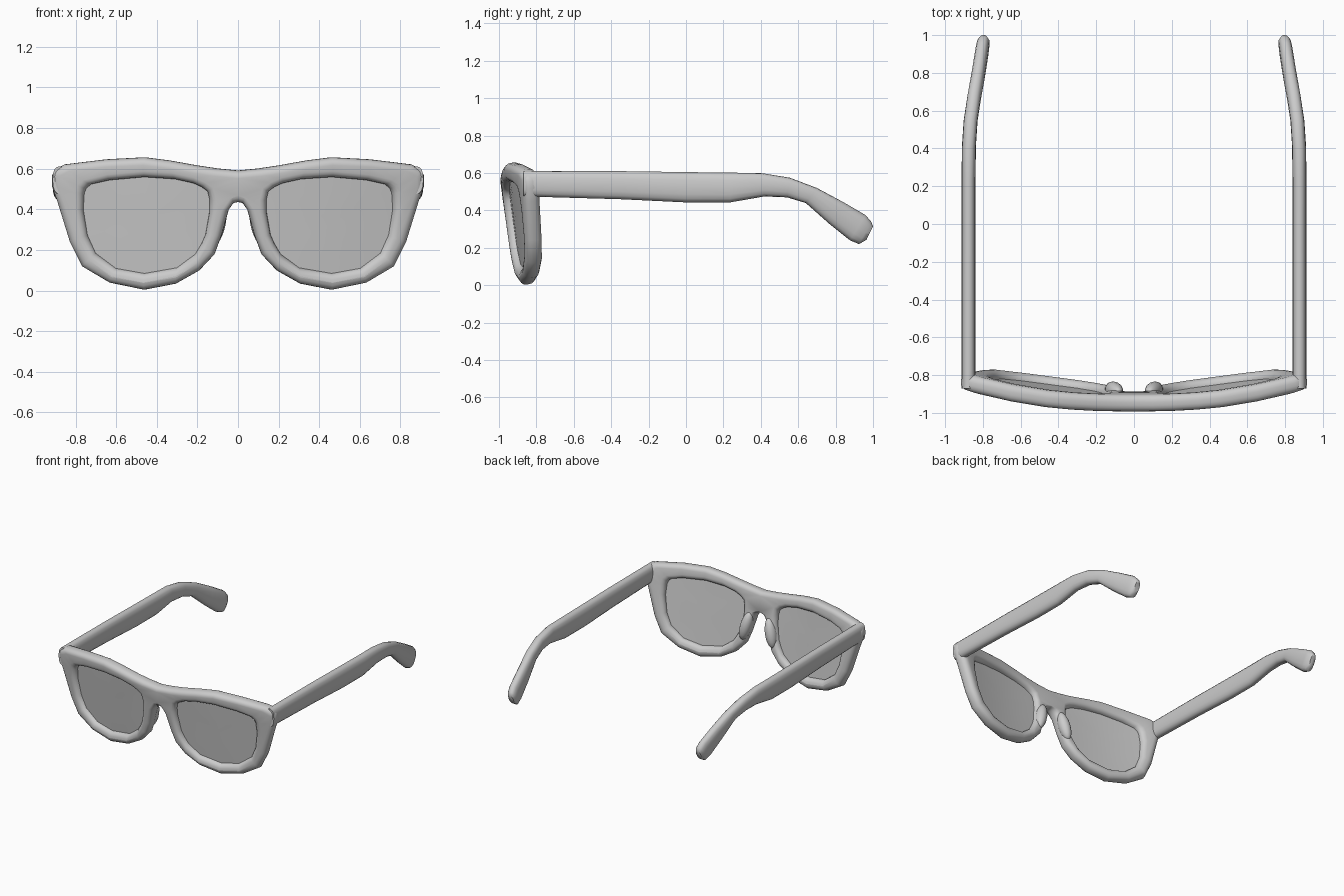
import bpy, bmesh, math
from mathutils import Vector, Matrix

cube = bpy.data.objects.get("Cube")
if cube:
    bpy.data.objects.remove(cube, do_unlink=True)

grey = bpy.data.materials.new("light_grey")
grey.use_nodes = True
colour = (0.6, 0.6, 0.6, 1)
grey.diffuse_color = colour
grey.node_tree.nodes["Principled BSDF"].inputs["Base Color"].default_value = colour


def front_y(x, z):
    """Depth of the curved, backward-leaning front at a point."""
    return -0.953 + 0.145 * x * x + 0.13 * (0.6 - z)


def on_front(x, z):
    return Vector((x, front_y(x, z), z))


def finish(name, bm, thickness=0, bevel=0):
    """Mirror a half across x, thicken and round it, then smooth it."""
    bmesh.ops.recalc_face_normals(bm, faces=bm.faces)
    mesh = bpy.data.meshes.new(name)
    bm.to_mesh(mesh)
    bm.free()
    mesh.materials.append(grey)
    obj = bpy.data.objects.new(name, mesh)
    bpy.context.collection.objects.link(obj)
    mirror = obj.modifiers.new("mirror", 'MIRROR')
    mirror.use_clip = True
    mirror.merge_threshold = 0.001
    if thickness:
        solid = obj.modifiers.new("thickness", 'SOLIDIFY')
        solid.thickness = thickness
        solid.offset = 0
    if bevel:
        rounding = obj.modifiers.new("rounding", 'BEVEL')
        rounding.width = bevel
        rounding.segments = 4
        rounding.limit_method = 'ANGLE'
        rounding.angle_limit = math.radians(60)
        rounding.use_clamp_overlap = False
    bpy.ops.object.select_all(action='DESELECT')
    obj.select_set(True)
    bpy.context.view_layer.objects.active = obj
    bpy.ops.object.convert(target='MESH')
    bpy.ops.object.shade_smooth_by_angle(angle=math.radians(50))
    return obj


def bridge_rings(bm, first, second):
    count = len(first)
    for i in range(count):
        j = (i + 1) % count
        bm.faces.new((first[i], first[j], second[j], second[i]))


# Rim outline pairs: outer x, z and the matching lens opening x, z
rim = [
    (.46, .655, .46, .56), (.65, .645, .63, .545), (.855, .62, .72, .525),
    (.915, .59, .745, .505), (.915, .52, .755, .48), (.89, .45, .76, .4),
    (.825, .24, .74, .275), (.765, .12, .7, .185), (.63, .04, .6, .11),
    (.46, .005, .46, .085), (.305, .035, .3, .113), (.19, .1, .21, .18),
    (.115, .18, .18, .23), (.08, .275, .16, .275), (.045, .4, .14, .39),
    (.022, .432, .14, .42), (0, .437, .14, .45), (0, .59, .15, .49),
    (.1, .6, .18, .512), (.2, .615, .22, .53), (.34, .64, .31, .55),
]

# Front frame, both rims joined at the nose bridge
bm = bmesh.new()
outer = [bm.verts.new(on_front(p[0], p[1])) for p in rim]
inner = [bm.verts.new(on_front(p[2], p[3])) for p in rim]
bridge_rings(bm, outer, inner)
finish("front_frame", bm, thickness=0.09, bevel=0.036)

# Lenses, following the curve of the front
bm = bmesh.new()
mid_x, mid_z = 0.46, 0.33
rings = []
for scale in (1.06, 0.7, 0.35):
    rings.append([bm.verts.new(on_front(mid_x + (p[2] - mid_x) * scale,
                                        mid_z + (p[3] - mid_z) * scale))
                  for p in rim])
bridge_rings(bm, rings[0], rings[1])
bridge_rings(bm, rings[1], rings[2])
centre = bm.verts.new(on_front(mid_x, mid_z))
for a, b in zip(rings[2], rings[2][1:] + rings[2][:1]):
    bm.faces.new((a, b, centre))
finish("lenses", bm, thickness=0.015)

# Temple arms: top y, z, bottom y, z, then sideways centre and half width
arm = [
    (-.87, .612, -.87, .475, .876, .037), (-.35, .61, -.35, .46, .876, .037),
    (0, .605, 0, .443, .876, .037), (.235, .602, .235, .443, .876, .037),
    (.4, .6, .42, .475, .874, .037), (.555, .575, .54, .47, .865, .037),
    (.7, .52, .64, .44, .846, .037), (.84, .445, .77, .325, .822, .037),
    (.96, .375, .877, .24, .804, .036), (.99, .34, .925, .22, .798, .034),
    (1, .315, .965, .243, .796, .02),
]
SIDES = 16


def rounded(value):
    """Fuller than a circle, for a soft flat-sided oval."""
    return math.copysign(abs(value) ** 0.8, value)


bm = bmesh.new()
rings = []
for ty, tz, by, bz, x, half in arm:
    top, low = Vector((x, ty, tz)), Vector((x, by, bz))
    ring = []
    for i in range(SIDES):
        a = math.tau * i / SIDES
        side = Vector((half * rounded(math.sin(a)), 0, 0))
        ring.append(bm.verts.new((top + low) / 2 + side
                                 + (top - low) / 2 * rounded(math.cos(a))))
    rings.append(ring)
for first, second in zip(rings, rings[1:]):
    bridge_rings(bm, first, second)
bm.faces.new(rings[0])
bm.faces.new(rings[-1])
finish("temple_arms", bm)

# Nose pads on the back of the rims beside the bridge
bm = bmesh.new()
place = (Matrix.Translation((0.105, -0.88, 0.32))
         @ Matrix.Rotation(math.radians(-14), 4, 'Y')
         @ Matrix.Rotation(math.radians(7), 4, 'X')
         @ Matrix.Diagonal((0.042, 0.045, 0.11, 1)))
bmesh.ops.create_uvsphere(bm, u_segments=16, v_segments=10, radius=1, matrix=place)
finish("nose_pads", bm)
